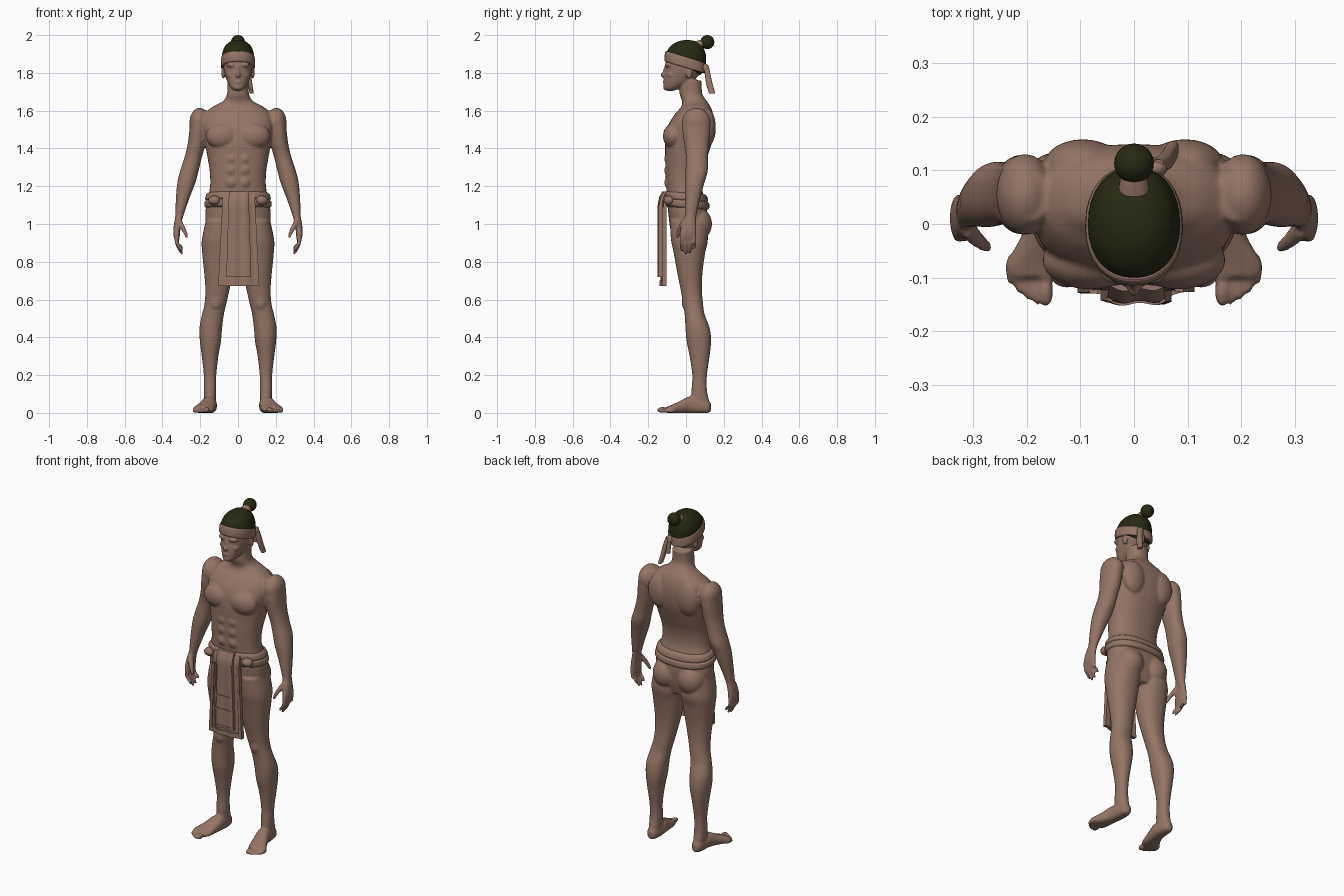
import bpy, bmesh, math
from mathutils import Matrix


def material(name, rgb):
    m = bpy.data.materials.new(name)
    m.diffuse_color = (*rgb, 1)
    return m


BROWN = material("warm brown", (0.30, 0.178, 0.132))
HAIR = material("dark olive hair", (0.020, 0.022, 0.006))


def spline(rows, steps=5):
    """Catmull-Rom interpolation of section rows."""
    out = []
    for i in range(len(rows) - 1):
        p = [rows[max(i - 1, 0)], rows[i], rows[i + 1], rows[min(i + 2, len(rows) - 1)]]
        for k in range(steps):
            t = k / steps
            out.append([0.5 * (2 * b + (c - a) * t + (2 * a - 5 * b + 4 * c - d) * t * t
                        + (3 * b - a - 3 * c + d) * t ** 3) for a, b, c, d in zip(*p)])
    return out + [list(rows[-1])]


def tube(bm, rows, axis='Z', power=2.2, side=1, n=32):
    """Closed loft; each row = (position, centre a, centre b, radius a, radius b)."""
    rings = []
    for t, a, b, ra, rb in spline(rows):
        ring = []
        for j in range(n):
            ang = 2 * math.pi * j / n
            c, s = math.cos(ang), math.sin(ang)
            u = side * (a + ra * math.copysign(abs(c) ** (2 / power), c))
            w = b + rb * math.copysign(abs(s) ** (2 / power), s)
            ring.append(bm.verts.new((u, w, t) if axis == 'Z' else (u, t, max(w, 0))))
        rings.append(ring)
    for r, q in zip(rings, rings[1:]):
        for j in range(n):
            bm.faces.new((r[j], r[(j + 1) % n], q[(j + 1) % n], q[j]))
    bm.faces.new(rings[0])
    bm.faces.new(rings[-1])


def blob(bm, loc, rad):
    bmesh.ops.create_uvsphere(bm, u_segments=24, v_segments=16, radius=1,
                              matrix=Matrix.Translation(loc) @ Matrix.Diagonal((*rad, 1)))


def finish(bm, name, mat):
    bmesh.ops.recalc_face_normals(bm, faces=bm.faces[:])
    me = bpy.data.meshes.new(name)
    bm.to_mesh(me)
    bm.free()
    me.materials.append(mat)
    me.shade_smooth()
    me.set_sharp_from_angle(angle=math.radians(40))
    ob = bpy.data.objects.new(name, me)
    bpy.context.scene.collection.objects.link(ob)
    return ob


HEAD = [(1.705, 0, -.085, .02, .02), (1.72, 0, -.074, .038, .044), (1.745, 0, -.049, .053, .069),
        (1.775, 0, -.03, .065, .086), (1.80, 0, -.016, .072, .096), (1.825, 0, -.006, .077, .101),
        (1.86, 0, -.004, .08, .104), (1.90, 0, -.001, .078, .099), (1.935, 0, .002, .064, .08),
        (1.96, 0, .005, .036, .045), (1.968, 0, .005, .01, .012)]

# ---- body: overlapping parts fused by a voxel remesh
bm = bmesh.new()
tube(bm, HEAD)
# torso and neck
tube(bm, [(.90, 0, .02, .09, .07), (.96, 0, .013, .16, .093), (1.05, 0, .01, .174, .103),
          (1.12, 0, .002, .163, .102), (1.20, 0, -.012, .148, .093), (1.28, 0, -.011, .15, .098),
          (1.36, 0, .002, .163, .112), (1.44, 0, .015, .177, .125), (1.52, 0, .027, .19, .122),
          (1.58, 0, .042, .178, .102), (1.62, 0, .052, .135, .078), (1.65, 0, .045, .08, .066),
          (1.69, 0, .026, .058, .06), (1.76, 0, .026, .056, .058)], power=2.3)
# nose, mouth and chin
blob(bm, (0, -.110, 1.79), (.015, .026, .018))
blob(bm, (0, -.103, 1.81), (.010, .018, .034))
blob(bm, (0, -.110, 1.752), (.022, .013, .011))
blob(bm, (0, -.105, 1.722), (.022, .017, .014))
for s in (-1, 1):
    # ears, brows and cheeks
    blob(bm, (s * .078, .017, 1.80), (.011, .018, .032))
    blob(bm, (s * .03, -.095, 1.842), (.032, .018, .012))
    blob(bm, (s * .04, -.075, 1.79), (.022, .026, .018))
    # chest, shoulder blades, deltoids, buttocks, belly
    blob(bm, (s * .083, -.068, 1.465), (.088, .054, .068))
    blob(bm, (s * .095, .112, 1.51), (.072, .046, .10))
    blob(bm, (s * .203, .055, 1.54), (.054, .076, .075))
    blob(bm, (s * .083, .058, 1.0), (.08, .08, .088))
    for z in (1.22, 1.285, 1.345):
        blob(bm, (s * .034, -.093, z), (.032, .022, .032))
    # leg
    tube(bm, [(1.02, .095, .01, .075, .095), (.92, .098, .018, .093, .098), (.85, .10, .018, .09, .084),
              (.75, .102, .02, .078, .068), (.66, .108, .027, .065, .057), (.58, .119, .037, .058, .053),
              (.52, .133, .046, .058, .053), (.45, .144, .061, .06, .064), (.38, .146, .068, .056, .065),
              (.30, .148, .072, .044, .053), (.20, .148, .072, .033, .039), (.12, .148, .07, .033, .041),
              (.06, .148, .076, .031, .047), (.02, .148, .08, .026, .042)], side=s)
    blob(bm, (s * .119, .005, .585), (.035, .028, .045))
    # foot, built heel to toe
    tube(bm, [(.132, .148, .03, .012, .02), (.115, .148, .033, .029, .034), (.07, .148, .036, .036, .04),
              (.02, .153, .042, .04, .045), (-.03, .167, .03, .047, .034), (-.075, .183, .02, .056, .023),
              (-.10, .185, .017, .048, .017)], axis='Y', side=s)
    for k in range(5):
        r = (.0175, .013, .012, .012, .012)[k]
        blob(bm, (s * (.164 + .0165 * k), -.125 + .0025 * k * k, r * .9), (r * .8, .03, r * .9))
    # arm and palm
    tube(bm, [(1.60, .19, .05, .03, .045), (1.56, .203, .055, .048, .068), (1.50, .21, .055, .047, .074),
              (1.42, .22, .056, .047, .065), (1.35, .238, .058, .046, .058), (1.28, .258, .056, .049, .059),
              (1.22, .273, .046, .048, .052), (1.15, .29, .037, .038, .042), (1.08, .304, .028, .027, .034),
              (1.04, .311, .023, .021, .031), (1.0, .32, .016, .019, .038), (.95, .325, .011, .018, .044),
              (.92, .323, .01, .014, .040)], side=s)
    # fingers and thumb
    for k in range(4):
        y = -.024 + .023 * k
        tip = (.855, .838, .843, .868)[k]
        tube(bm, [(.95, .325, y, .012, .010), (.90, .323, y, .0115, .0095), (tip + .02, .306, y, .010, .009),
                  (tip, .296, y, .006, .006)], side=s, n=12)
    tube(bm, [(1.02, .312, -.004, .014, .02), (.985, .295, -.026, .014, .016), (.95, .278, -.04, .011, .012),
              (.925, .270, -.046, .007, .008)], side=s, n=12)
body = finish(bm, "body", BROWN)
rm = body.modifiers.new("fuse", 'REMESH')
rm.mode = 'VOXEL'
rm.voxel_size = .006
rm.use_smooth_shade = True
sm = body.modifiers.new("soften", 'SMOOTH')
sm.factor = .5
sm.iterations = 5

# ---- hair cap trimmed along a tilted hairline
bm = bmesh.new()
tube(bm, [(z + .005 * (z > 1.93), x, y, rx + .006, ry + .006) for z, x, y, rx, ry in HEAD])
bmesh.ops.bisect_plane(bm, geom=bm.verts[:] + bm.edges[:] + bm.faces[:], plane_co=(0, 0, 1.84),
                       plane_no=(0, .7, 1), clear_inner=True)
finish(bm, "hair_cap", HAIR)

# ---- hair bun and its wrap
bm = bmesh.new()
blob(bm, (0, .113, 1.963), (.037, .037, .037))
finish(bm, "hair_bun", HAIR)
bm = bmesh.new()
tube(bm, [(.045, 0, 1.935, .034, .030), (.07, 0, 1.947, .028, .026), (.09, 0, 1.955, .025, .022)], axis='Y')
finish(bm, "bun_wrap", BROWN)

# ---- headband, lower at the back
bm = bmesh.new()
tube(bm, [(1.827, 0, -.003, .086, .106), (1.832, 0, -.003, .090, .111), (1.855, 0, -.003, .091, .111),
          (1.878, 0, -.002, .089, .107), (1.884, 0, -.002, .085, .102)])
for v in bm.verts:
    v.co.z -= .3 * v.co.y
finish(bm, "headband", BROWN)

# ---- headband knot and tails
bm = bmesh.new()
blob(bm, (.04, .103, 1.825), (.022, .017, .024))
tube(bm, [(1.84, .045, .108, .010, .012), (1.79, .056, .115, .013, .015), (1.74, .064, .124, .012, .017),
          (1.70, .071, .136, .011, .017), (1.69, .073, .139, .010, .015)], power=3)
tube(bm, [(1.83, .035, .108, .010, .010), (1.79, .038, .112, .014, .009), (1.75, .040, .116, .014, .008)], power=3)
finish(bm, "headband_tails", BROWN)

# ---- rolled belt with side knots
bm = bmesh.new()
tube(bm, [(1.085, 0, .006, .168, .108), (1.095, 0, .005, .177, .119), (1.118, 0, .003, .177, .119),
          (1.126, 0, .002, .169, .112), (1.134, 0, .001, .174, .116), (1.155, 0, -.002, .168, .112),
          (1.165, 0, -.004, .156, .102)], power=2.3, n=48)
for v in bm.verts:
    v.co.z -= .07 * v.co.y
for s in (-1, 1):
    blob(bm, (s * .125, -.09, 1.125), (.032, .028, .025))
finish(bm, "belt", BROWN)


# ---- hanging apron: draped cloth layers, hems and seams
def cloth(name, u0, u1, z0, z1, y, thick, nu=24, nv=16):
    bm = bmesh.new()
    grid = []
    for i in range(nv + 1):
        z = z0 + (z1 - z0) * i / nv
        row = []
        for j in range(nu + 1):
            u = u0 + (u1 - u0) * j / nu
            x = .004 + u * (.085 + (1.15 - z) * .05)
            tuck = .018 * max(0, (z - 1.11) / .055) ** 2
            row.append(bm.verts.new((x, y + .014 * u * u + .003 * math.sin(9 * u + 1) + tuck, z)))
        grid.append(row)
    for a, b in zip(grid, grid[1:]):
        for j in range(nu):
            bm.faces.new((a[j], a[j + 1], b[j + 1], b[j]))
    ext = bmesh.ops.extrude_face_region(bm, geom=bm.faces[:], use_keep_orig=True)
    for v in ext["geom"]:
        if isinstance(v, bmesh.types.BMVert):
            v.co.y += thick
    finish(bm, name, BROWN)


cloth("apron_back_layer", -1, 1, .672, 1.155, -.132, .016)
cloth("apron_front_layer", -.62, .62, .72, 1.172, -.146, .018)
for s, n in ((-1, "left"), (1, "right")):
    cloth("apron_hem_" + n, *sorted((s * .82, s * 1.0)), .672, 1.09, -.139, .012, 6)
    cloth("apron_inner_hem_" + n, *sorted((s * .50, s * .62)), .72, 1.10, -.151, .010, 4)
cloth("apron_bottom_hem", -.82, .82, .672, .70, -.139, .012, 24, 2)
for z in (.72, .82, .90):
    cloth("apron_seam", -.50, .50, z, z + .014, -.150, .008, 16, 1)
